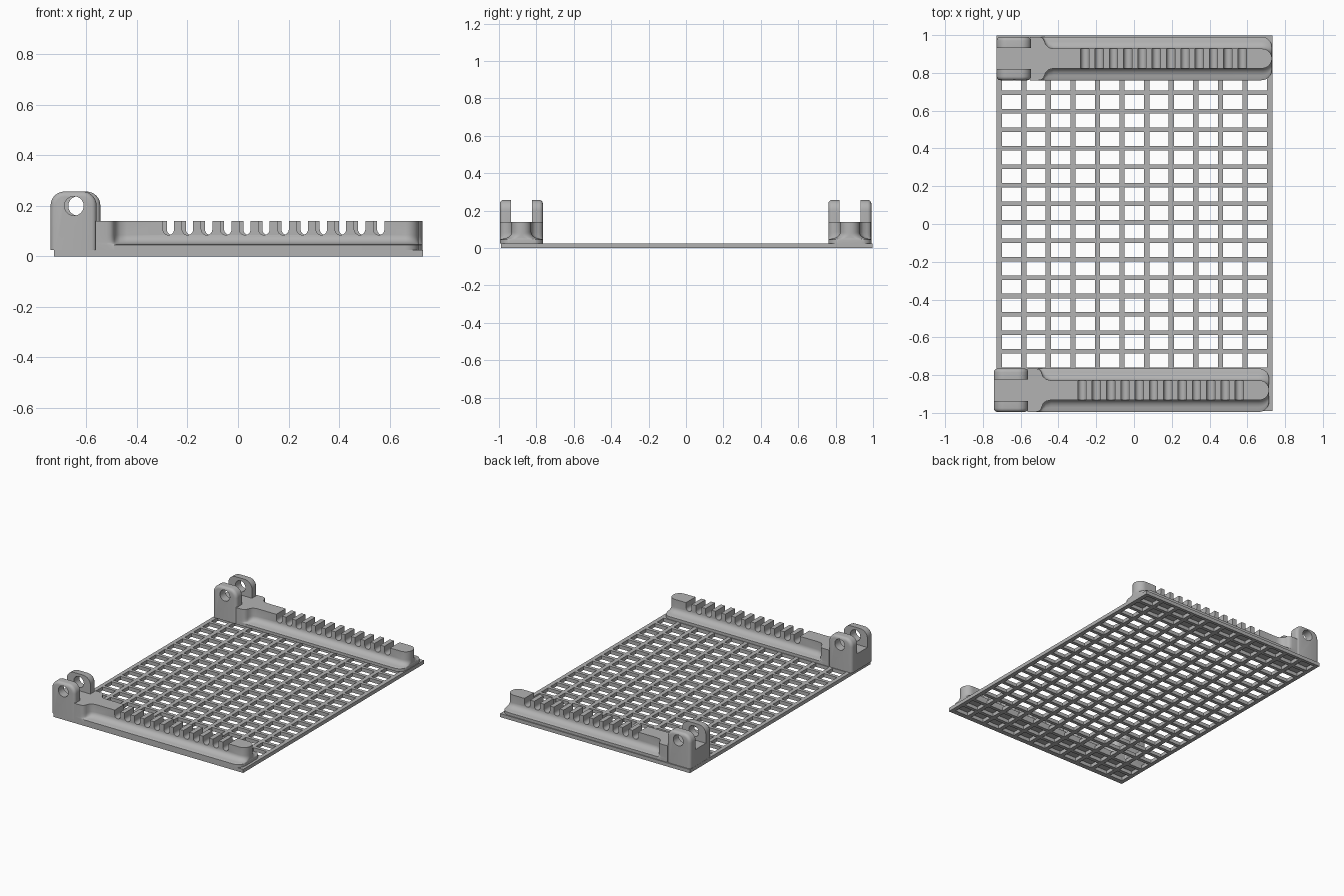
import bpy, bmesh, math

if "Cube" in bpy.data.objects:
    bpy.data.objects.remove(bpy.data.objects["Cube"])

grey = bpy.data.materials.new("plain grey")
grey.diffuse_color = (0.45, 0.45, 0.45, 1)
grey.use_nodes = True
grey.node_tree.nodes["Principled BSDF"].inputs["Base Color"].default_value = grey.diffuse_color


def finish(name, bm, smooth=True):
    bmesh.ops.remove_doubles(bm, verts=bm.verts, dist=1e-6)
    bmesh.ops.recalc_face_normals(bm, faces=bm.faces)
    me = bpy.data.meshes.new(name)
    bm.to_mesh(me)
    bm.free()
    ob = bpy.data.objects.new(name, me)
    bpy.context.collection.objects.link(ob)
    me.materials.append(grey)
    return ob


def prism(bm, pts, y0, y1):
    """Extrude an x-z outline along y."""
    f = bm.faces.new([bm.verts.new((x, y0, z)) for x, z in pts])
    r = bmesh.ops.extrude_face_region(bm, geom=[f])
    vs = [v for v in r["geom"] if isinstance(v, bmesh.types.BMVert)]
    bmesh.ops.translate(bm, verts=vs, vec=(0, y1 - y0, 0))


def arc(cx, cy, r, a0, a1, n):
    return [(cx + r * math.cos(math.radians(a0 + (a1 - a0) * i / n)),
             cy + r * math.sin(math.radians(a0 + (a1 - a0) * i / n))) for i in range(n + 1)]


def cut(ob, cutter):
    m = ob.modifiers.new("cut", 'BOOLEAN')
    m.operation, m.solver, m.object = 'DIFFERENCE', 'EXACT', cutter
    bpy.context.view_layer.objects.active = ob
    bpy.ops.object.modifier_apply(modifier=m.name)
    bpy.data.objects.remove(cutter)


def smooth(ob):
    bpy.ops.object.select_all(action='DESELECT')
    ob.select_set(True)
    bpy.context.view_layer.objects.active = ob
    bpy.ops.object.shade_smooth_by_angle(angle=math.radians(35))


# --- flat lattice plate: a grid of bars with open cells ---
T = 0.025
xs, ys = [], []
for i in range(12):
    c = -0.714 + i * 0.1302
    xs += [c - 0.014, c + 0.014]
for k in range(-10, 11):
    c = 0.01 + k * 0.0978
    ys += [c - 0.012, c + 0.012]
xs[0], xs[-1], ys[0], ys[-1] = -0.728, 0.733, -0.99, 0.998
bm = bmesh.new()
grid = [[bm.verts.new((x, y, 0)) for y in ys] for x in xs]
for i in range(len(xs) - 1):
    for j in range(len(ys) - 1):
        if i % 2 == 0 or j % 2 == 0:
            bm.faces.new((grid[i][j], grid[i + 1][j], grid[i + 1][j + 1], grid[i][j + 1]))
r = bmesh.ops.extrude_face_region(bm, geom=bm.faces[:])
bmesh.ops.translate(bm, verts=[v for v in r["geom"] if isinstance(v, bmesh.types.BMVert)], vec=(0, 0, T))
finish("lattice_plate", bm)

# --- rail outline at half width h: wide shoulder, narrow rib, rounded end ---
W, RIB, TOP = 0.115, 0.052, 0.14
SHOULDER = [(-0.55, 1), (-0.505, 1), (-0.49, .95), (-0.48, .83), (-0.474, .62),
            (-0.467, .33), (-0.452, .1), (-0.425, 0)]


def outline(h):
    rad = min(h - 0.001, 0.055)
    side = [(x, h + (W - h) * f) for x, f in SHOULDER] + arc(0.73 - rad, h - rad, rad, 90, 0, 8)
    return side + [(x, -y) for x, y in reversed(side)]


def build_rail(name, ox, oy):
    bm = bmesh.new()
    # foot, concave flank, straight rib
    prof = [(W, T), (W, 0.045)]
    prof += [(W - 0.01 - (W - 0.01 - RIB) * math.sin(a), 0.085 - 0.036 * math.cos(a))
             for a in (i * math.pi / 12 for i in range(7))]
    prof += [(RIB, TOP)]
    loops = [[bm.verts.new((x + ox, y + oy, z)) for x, y in outline(h)] for h, z in prof]
    n = len(loops[0])
    for a, b in zip(loops, loops[1:]):
        for i in range(n):
            bm.faces.new((a[i], a[(i + 1) % n], b[(i + 1) % n], b[i]))
    bm.faces.new(loops[0])
    bm.faces.new(loops[-1])
    rail = finish(name + "_rail", bm)

    # row of twelve round-bottomed notches
    bm = bmesh.new()
    for i in range(12):
        c = -0.26 + i * 0.0757 + ox
        u = arc(c, 0.107, 0.022, 180, 360, 12) + [(c + 0.022, 0.2), (c - 0.022, 0.2)]
        prism(bm, u, oy - 0.062, oy + 0.062)
    cut(rail, finish("notch_cutter", bm))
    smooth(rail)

    # forked hinge lug with rounded top
    x0, x1, h = -0.727 + ox, -0.545 + ox, 0.257
    rr = 0.055
    pts = [(x0, T), (x1, T)] + arc(x1 - rr, h - rr, rr, 0, 90, 8) + arc(x0 + rr, h - rr, rr, 90, 180, 8)
    bm = bmesh.new()
    prism(bm, pts, oy - W, oy + W)
    bm.normal_update()
    rim = [e for e in bm.edges if abs(e.verts[0].co.y - e.verts[1].co.y) < 1e-5
           and max(v.co.z for v in e.verts) > T + 0.01]
    bmesh.ops.bevel(bm, geom=rim, offset=0.02, segments=4, profile=0.5, affect='EDGES')
    lug = finish(name + "_hinge_fork", bm)
    bm = bmesh.new()
    prism(bm, [(x0 - .1, TOP), (x1 + .1, TOP), (x1 + .1, .4), (x0 - .1, .4)], oy - 0.056, oy + 0.056)
    cut(lug, finish("slot_cutter", bm))
    bm = bmesh.new()
    prism(bm, arc(-0.634 + ox, 0.2, 0.038, 0, 352.5, 47), oy - 0.2, oy + 0.2)
    cut(lug, finish("pin_hole_cutter", bm))
    smooth(lug)


build_rail("back", 0.0, 0.876)
build_rail("front", -0.015, -0.88)
